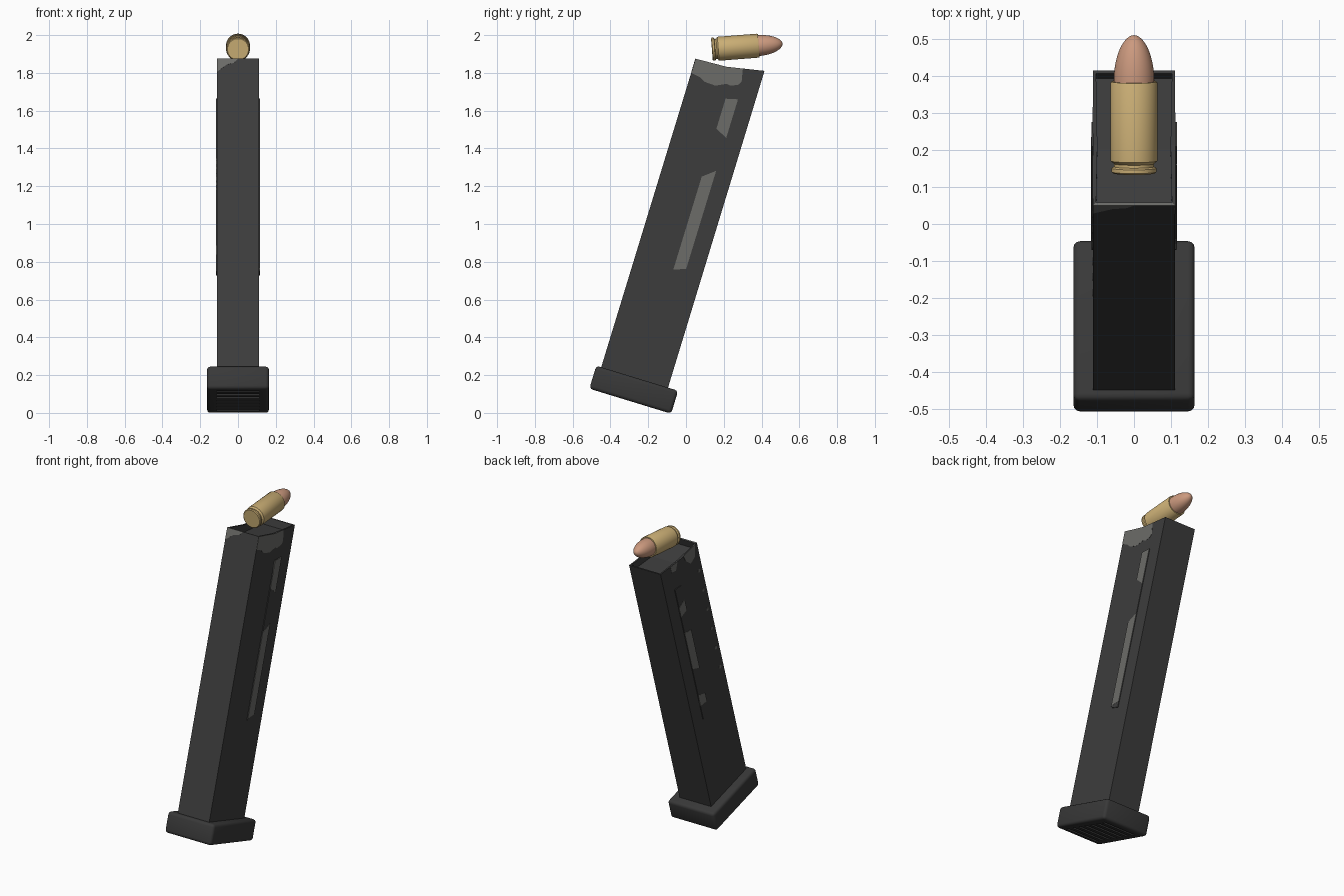
import bpy, bmesh, math
from mathutils import Vector

if "Cube" in bpy.data.objects:
    bpy.data.objects.remove(bpy.data.objects["Cube"])

TILT = -math.radians(17)      # the magazine leans towards +y
HALF = 0.111                  # half width of the tube


def material(name, rgb):
    m = bpy.data.materials.new(name)
    m.diffuse_color = (*rgb, 1)
    m.use_nodes = True
    m.node_tree.nodes["Principled BSDF"].inputs["Base Color"].default_value = m.diffuse_color
    return m


STEEL = material("dark steel", (0.046, 0.046, 0.046))
POLYMER = material("black polymer", (0.04, 0.04, 0.04))
WORN = material("worn bare metal", (0.15, 0.15, 0.14))
BRASS = material("brass", (0.60, 0.43, 0.18))
COPPER = material("copper", (0.60, 0.32, 0.21))


def finish(name, bm, mats, rot=TILT, loc=(0, 0, 0), smooth=False):
    bmesh.ops.recalc_face_normals(bm, faces=bm.faces)
    me = bpy.data.meshes.new(name)
    bm.to_mesh(me)
    bm.free()
    for m in mats:
        me.materials.append(m)
    ob = bpy.data.objects.new(name, me)
    bpy.context.collection.objects.link(ob)
    ob.rotation_euler.x = rot
    ob.location = loc
    if smooth:
        bpy.ops.object.select_all(action='DESELECT')
        ob.select_set(True)
        bpy.context.view_layer.objects.active = ob
        bpy.ops.object.shade_smooth_by_angle(angle=math.radians(35))
    return ob


def prism(bm, pts, x0, x1):
    """Side profile (depth, height) extruded across x."""
    f = bm.faces.new([bm.verts.new((x0, s, t)) for s, t in pts])
    ext = bmesh.ops.extrude_face_region(bm, geom=[f])["geom"]
    vs = [g for g in ext if isinstance(g, bmesh.types.BMVert)]
    bmesh.ops.translate(bm, vec=(x1 - x0, 0, 0), verts=vs)


def box(bm, x, s0, s1, t0, t1):
    prism(bm, [(s0, t0), (s1, t0), (s1, t1), (s0, t1)], -x, x)


def side_plate(name, pts, side, top, mat):
    bm = bmesh.new()
    prism(bm, pts, side * 0.108, side * top)
    return finish(name, bm, [mat])


def lathe(name, prof, mat, n=40):
    """Profile (radius, length) turned about y; ends lie on the axis."""
    bm = bmesh.new()
    rings = []
    for r, l in prof:
        if r < 1e-6:
            rings.append([bm.verts.new((0, l, 0))] * n)
        else:
            rings.append([bm.verts.new((r * math.cos(a), l, r * math.sin(a)))
                          for a in (2 * math.pi * i / n for i in range(n))])
    for a, b in zip(rings, rings[1:]):
        for i in range(n):
            j = (i + 1) % n
            bm.faces.new(dict.fromkeys([a[i], a[j], b[j], b[i]]))
    return finish(name, bm, [mat], math.radians(4.5), (0, 0.137, 1.925), True)


# Tube: leaning box with a bent lip and a recessed mouth
bm = bmesh.new()
prism(bm, [(-0.5, 0.08), (-0.13, 0.08), (-0.132, 1.853), (-0.331, 1.815),
           (-0.5, 1.808)], -HALF, HALF)
bmesh.ops.recalc_face_normals(bm, faces=bm.faces)
mouth = [f for f in bm.faces if f.normal.z > 0.7]
bmesh.ops.inset_region(bm, faces=mouth, thickness=0.012)
for f in bm.faces:                       # worn back lip
    if f.normal.z > 0.7 and f.calc_center_median().y < -0.485:
        f.material_index = 1
ext = bmesh.ops.extrude_face_region(bm, geom=mouth)["geom"]
bmesh.ops.translate(bm, vec=(0, 0, -0.045),
                    verts=[g for g in ext if isinstance(g, bmesh.types.BMVert)])
bmesh.ops.delete(bm, geom=[f for f in mouth if f.is_valid], context='FACES')
finish("magazine_tube", bm, [STEEL, WORN])

# Base plate with rounded edges and grooves underneath
bm = bmesh.new()
box(bm, 0.164, -0.527, -0.074, -0.027, 0.1)
bmesh.ops.recalc_face_normals(bm, faces=bm.faces)
bmesh.ops.bevel(bm, geom=bm.edges[:], offset=0.018, segments=3,
                profile=0.5, affect='EDGES')
base = finish("base_plate", bm, [POLYMER], smooth=True)
bm = bmesh.new()
for i in range(7):
    s = -0.485 + i * 0.056
    box(bm, 0.115, s, s + 0.022, -0.06, -0.014)
cutter = finish("groove_cutter", bm, [POLYMER])
cutter.hide_render = True
cutter.hide_viewport = True
cut = base.modifiers.new("grooves", 'BOOLEAN')
cut.object = cutter
cut.solver = 'EXACT'

# Raised strip on both sides
S0, S1 = -0.286, -0.222
for side, word in ((1, "right"), (-1, "left")):
    side_plate(word + "_strip", [(S0, 0.695), (S1, 0.693), (S1, 1.668), (S0, 1.652)],
               side, 0.1155, STEEL)

# Worn paint on the strips: (side, low-back, low-front, high-front, high-back)
wear = [(1, 1.485, 1.455, 1.668, 1.652), (1, 0.705, 0.73, 1.272, 1.221),
        (-1, 1.03, 1.07, 1.34, 1.32), (-1, 0.78, 0.79, 0.87, 0.84),
        (-1, 1.47, 1.46, 1.53, 1.55)]
for i, (side, a, b, c, d) in enumerate(wear):
    side_plate("strip_wear_%d" % i, [(S0, a), (S1, b), (S1, c), (S0, d)],
               side, 0.1165, WORN)

# Worn paint near the mouth
side_plate("right_mouth_wear",
           [(-0.5, 1.808), (-0.331, 1.815), (-0.245, 1.831), (-0.231, 1.763),
            (-0.242, 1.743), (-0.281, 1.725), (-0.304, 1.729), (-0.357, 1.702),
            (-0.418, 1.705), (-0.452, 1.722), (-0.5, 1.73)], 1, 0.112, WORN)
side_plate("left_mouth_wear",
           [(-0.48, 1.808), (-0.36, 1.813), (-0.37, 1.77), (-0.41, 1.72),
            (-0.46, 1.735)], -1, 0.112, WORN)
side_plate("left_lip_wear",
           [(-0.30, 1.82), (-0.23, 1.833), (-0.23, 1.79), (-0.27, 1.775)],
           -1, 0.112, WORN)

# Worn corner on the -y face
bm = bmesh.new()
f = bm.faces.new([bm.verts.new((x, -0.501, t)) for x, t in
                  ((-0.111, 1.808), (0.0, 1.808), (-0.02, 1.785), (-0.06, 1.775),
                   (-0.085, 1.755), (-0.111, 1.735))])
ext = bmesh.ops.extrude_face_region(bm, geom=[f])["geom"]
bmesh.ops.translate(bm, vec=(0, 0.004, 0),
                    verts=[g for g in ext if isinstance(g, bmesh.types.BMVert)])
finish("back_corner_wear", bm, [WORN])

# Row of small round marks on the left side
for i in range(6):
    t = 1.62 - i * 0.145
    ring = [(-0.468 + 0.011 * math.cos(a), t + 0.011 * math.sin(a))
            for a in (math.pi * k / 4 for k in range(8))]
    side_plate("count_mark_%d" % i, ring, -1, 0.112, WORN)

# Cartridge resting on the mouth
lathe("cartridge_case", [(0, 0), (0.056, 0), (0.061, 0.004), (0.061, 0.014),
                         (0.054, 0.018), (0.054, 0.026), (0.0635, 0.034),
                         (0.0635, 0.245), (0.061, 0.249), (0, 0.249)], BRASS)
arc = [math.pi / 2 * k / 12 for k in range(13)]
lathe("bullet_tip", [(0, 0.235), (0.055, 0.235)] +
      [(0.055 * max(math.cos(a), 0) ** 1.05, 0.248 + 0.127 * math.sin(a))
       for a in arc], COPPER)
